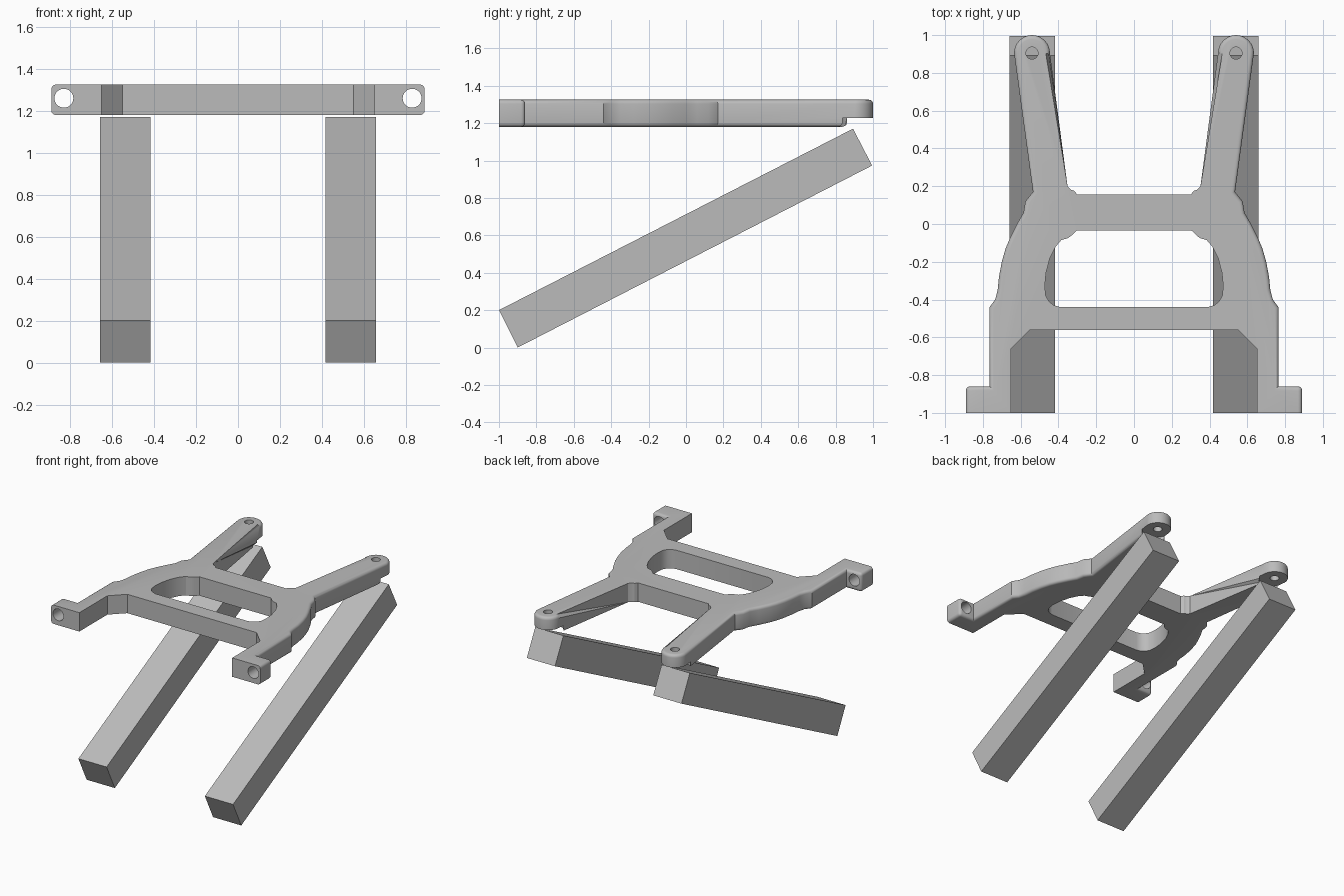
import bpy, bmesh, math
from mathutils import Vector

cube = bpy.data.objects.get("Cube")
if cube:
    bpy.data.objects.remove(cube, do_unlink=True)

grey = bpy.data.materials.new("plain grey")
grey.use_nodes = True
COLOUR = (0.5, 0.5, 0.5, 1)
grey.diffuse_color = COLOUR
grey.node_tree.nodes["Principled BSDF"].inputs["Base Color"].default_value = COLOUR

BOTTOM, TOP = 1.18, 1.325
PIN = Vector((0.54, 0.905))


def add_object(name, bm):
    bmesh.ops.recalc_face_normals(bm, faces=bm.faces[:])
    mesh = bpy.data.meshes.new(name)
    bm.to_mesh(mesh)
    bm.free()
    mesh.materials.append(grey)
    obj = bpy.data.objects.new(name, mesh)
    bpy.context.collection.objects.link(obj)
    return obj


def prism(points, low, high):
    """Extrude a closed plan outline between two heights."""
    bm = bmesh.new()
    face = bm.faces.new([bm.verts.new((x, y, low)) for x, y in points])
    new = bmesh.ops.extrude_face_region(bm, geom=[face])["geom"]
    verts = [v for v in new if isinstance(v, bmesh.types.BMVert)]
    bmesh.ops.translate(bm, verts=verts, vec=(0, 0, high - low))
    bmesh.ops.recalc_face_normals(bm, faces=bm.faces[:])
    return bm


def mirrored(half):
    """Close a right-hand outline with its mirror image."""
    return half + [(-x, y) for x, y in reversed(half)]


def circle(cx, cy, r, n=32):
    return [(cx + r * math.cos(math.tau * i / n), cy + r * math.sin(math.tau * i / n))
            for i in range(n)]


def cut(target, name, bm):
    cutter = add_object(name, bm)
    cutter.hide_render = True
    mod = target.modifiers.new(name, 'BOOLEAN')
    mod.operation = 'DIFFERENCE'
    mod.solver = 'EXACT'
    mod.object = cutter
    bpy.context.view_layer.objects.active = target
    bpy.ops.object.modifier_apply(modifier=name)
    bpy.data.objects.remove(cutter, do_unlink=True)


# Frame plan: front leg, side tab, curved shoulder, rear arm with round tip
tip = [(PIN.x + 0.095 * math.cos(a), PIN.y + 0.095 * math.sin(a))
       for a in [math.pi * i / 16 for i in range(17)]]
half = [(0.55, -0.56), (0.65, -0.66), (0.65, -1), (0.89, -1), (0.89, -0.86),
        (0.765, -0.86), (0.765, -0.44), (0.735, -0.4), (0.722, -0.35),
        (0.715, -0.28), (0.7, -0.2), (0.68, -0.13), (0.655, -0.07), (0.62, 0),
        (0.585, 0.06), (0.575, 0.12), (0.535, 0.17)] + tip + [
        (0.352, 0.2), (0.335, 0.182), (0.315, 0.175), (0.3, 0.155)]
bm = prism(mirrored(half), BOTTOM, TOP)


# Round only the outward facing edges, leaving the inner ones crisp
def is_outer(face):
    c, n = face.calc_center_median(), face.normal
    if abs(n.z) > 0.5 or n.y < -0.9:
        return False
    return n.x * c.x > 0.05 or c.y > PIN.y or (n.y > 0.5 and abs(c.x) > 0.6)


edges = {e for f in bm.faces if is_outer(f) for e in f.edges
         if abs(e.verts[0].co.z - e.verts[1].co.z) < 0.01}
edges |= {e for e in bm.edges
          if all(abs(v.co.x) > 0.88 and v.co.y > -0.9 for v in e.verts)}
bmesh.ops.bevel(bm, geom=list(edges), offset=0.022, offset_type='OFFSET',
                segments=4, profile=0.5, affect='EDGES', clamp_overlap=True)
frame = add_object("frame", bm)

# Central opening
opening = [(0.39, -0.44), (0.425, -0.43), (0.45, -0.41), (0.467, -0.38),
           (0.472, -0.33), (0.466, -0.26), (0.445, -0.18), (0.415, -0.12),
           (0.385, -0.085), (0.35, -0.075), (0.33, -0.06), (0.305, -0.035)]
cut(frame, "opening_cutter", prism(mirrored(opening), 1, 1.5))

for side in (-1, 1):
    # Rear pin hole and the round relief under the arm tip
    cut(frame, "pin_cutter", prism(circle(side * PIN.x, PIN.y, 0.032), 1, 1.5))
    cut(frame, "relief_cutter", prism(circle(side * PIN.x, PIN.y, 0.11, 48), 1, 1.228))
    # Hole running front to back through the tab
    hole = prism(circle(side * 0.83, -1.26, 0.045), -1.2, -0.7)
    for v in hole.verts:
        v.co = (v.co.x, v.co.z, -v.co.y)
    cut(frame, "tab_cutter", hole)

bpy.ops.object.select_all(action='DESELECT')
frame.select_set(True)
bpy.context.view_layer.objects.active = frame
bpy.ops.object.shade_smooth_by_angle(angle=math.radians(32))

# Sloping square bars below the frame
for side, name in ((-1, "right_bar"), (1, "left_bar")):
    profile = [(-1, 0.2), (-0.9, 0), (1, 0.97), (0.9, 1.17)]
    profile[2:] = [(0.995, 0.973), (0.893, 1.17)]
    bar = prism(profile, 0.418, 0.658)
    for v in bar.verts:
        y, z, x = v.co
        v.co = (side * x, y, z)
    add_object(name, bar)
